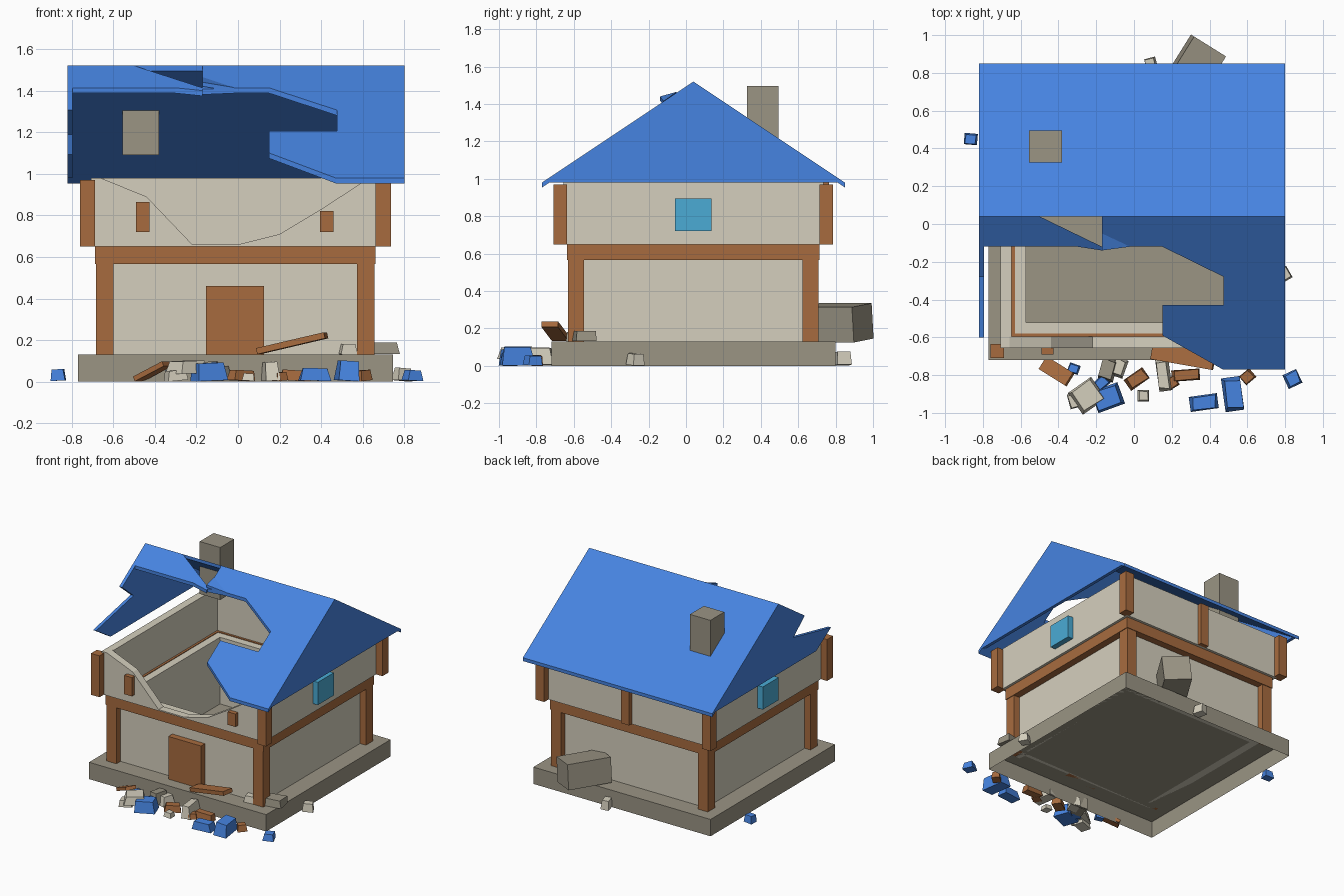
import bpy
import bmesh
import random
from math import radians
from mathutils import Euler, Matrix, Vector

random.seed(4)
default_cube = bpy.data.objects.get("Cube")
if default_cube:
    bpy.data.objects.remove(default_cube, do_unlink=True)


def make_material(name, red, green, blue):
    """Flat material from display colour values."""
    linear = [(channel / 255) ** 2.2 for channel in (red, green, blue)] + [1]
    material = bpy.data.materials.new(name)
    material.use_nodes = True
    material.diffuse_color = linear
    material.node_tree.nodes["Principled BSDF"].inputs["Base Color"].default_value = linear
    return material


plaster = make_material("cream plaster", 212, 206, 188)
timber = make_material("brown timber", 166, 107, 65)
stone = make_material("grey stone", 153, 147, 131)
tiles = make_material("blue roof tiles", 72, 131, 224)
glass = make_material("window glass", 76, 170, 212)


def finish(name, bm, material):
    bmesh.ops.recalc_face_normals(bm, faces=bm.faces)
    mesh = bpy.data.meshes.new(name)
    bm.to_mesh(mesh)
    bm.free()
    mesh.materials.append(material)
    obj = bpy.data.objects.new(name, mesh)
    bpy.context.collection.objects.link(obj)
    return obj


def box(name, material, x_range, y_range, z_range, open_bottom=False):
    """Axis-aligned box given by its extents."""
    bm = bmesh.new()
    bmesh.ops.create_cube(bm, size=1)
    ranges = (x_range, y_range, z_range)
    for vert in bm.verts:
        vert.co = [(low + high) / 2 + side * (high - low)
                   for (low, high), side in zip(ranges, vert.co)]
    obj = finish(name, bm, material)
    if open_bottom:
        bm = bmesh.new()
        bm.from_mesh(obj.data)
        bm.faces.ensure_lookup_table()
        lowest = min(bm.faces, key=lambda face: face.calc_center_median().z)
        bmesh.ops.delete(bm, geom=[lowest], context="FACES_ONLY")
        bm.to_mesh(obj.data)
        bm.free()
    return obj


def sheet(name, material, outline, thickness):
    """Flat outline extruded along the thickness vector."""
    bm = bmesh.new()
    face = bm.faces.new([bm.verts.new(point) for point in outline])
    extruded = bmesh.ops.extrude_face_region(bm, geom=[face], use_keep_orig=True)
    moved = [item for item in extruded["geom"] if isinstance(item, bmesh.types.BMVert)]
    bmesh.ops.translate(bm, verts=moved, vec=Vector(thickness))
    return finish(name, bm, material)


def chunk(name, material, centre, size, turn=0, tilt=0, taper=.8):
    """Rotated block whose top is a little smaller and skewed."""
    bm = bmesh.new()
    bmesh.ops.create_cube(bm, size=1)
    for vert in bm.verts:
        if vert.co.z > 0 and taper < 1:
            vert.co.x *= taper + random.uniform(-.1, .1)
            vert.co.y *= taper + random.uniform(-.1, .1)
    rotation = Euler((0, radians(tilt), radians(turn))).to_matrix().to_4x4()
    bm.transform(Matrix.Translation(centre) @ rotation @ Matrix.Diagonal((*size, 1)))
    return finish(name, bm, material)


# House centre, and the heights of the storeys
CX, CY = -.013, .039
GROUND, BEAM, FLOOR, EAVE, RIDGE = .13, .565, .65, .98, 1.52


def ring(name, material, outer, inner, z_range, sides=("front", "back", "left", "right")):
    """Square ring of four bars around the house centre."""
    full_x, full_y = (CX - outer, CX + outer), (CY - inner, CY + inner)
    spans = {
        "front": (full_x, (CY - outer, CY - inner)),
        "back": (full_x, (CY + inner, CY + outer)),
        "left": ((CX + inner, CX + outer), full_y),
        "right": ((CX - outer, CX - inner), full_y),
    }
    for side in sides:
        box(f"{name}_{side}", material, *spans[side], z_range)


def corner_posts(name, outer, width, z_range):
    for x_name, sx in (("left", 1), ("right", -1)):
        for y_name, sy in (("back", 1), ("front", -1)):
            xs = sorted((CX + sx * outer, CX + sx * (outer - width)))
            ys = sorted((CY + sy * outer, CY + sy * (outer - width)))
            box(f"{name}_{y_name}_{x_name}", timber, xs, ys, z_range)


# Foundation, hollow underneath
box("foundation", stone, (-.77, .745), (-.72, .8), (0, GROUND), open_bottom=True)

# Ground storey
ring("lower_wall", plaster, .62, .56, (GROUND, FLOOR - .005))
ring("floor_beam", timber, .675, .618, (BEAM, FLOOR))
corner_posts("lower_post", .67, .085, (GROUND, BEAM + .01))
box("door", timber, (-.155, .125), (-.63, -.57), (GROUND, .46))

# Upper storey with a collapsed front wall
ring("upper_wall", plaster, .695, .635, (FLOOR, EAVE), ("back", "left", "right"))
broken_edge = [(.67, EAVE), (.6, .96), (.4, .83), (.2, .71), (0, .66),
               (-.22, .66), (-.44, .89), (-.66, EAVE)]
west, east, front = CX - .695, CX + .695, CY - .695
profile = [(west, EAVE), (west, FLOOR), (east, FLOOR), (east, EAVE)] + broken_edge
sheet("broken_front_wall", plaster, [(x, front, z) for x, z in profile], (0, .06, 0))
corner_posts("upper_post", .748, .073, (FLOOR, EAVE - .01))
box("back_middle_post", timber, (-.05, .02), (.72, .765), (FLOOR, EAVE))
box("broken_frame_right", timber, (-.49, -.425), (-.69, -.64), (.72, .865))
box("broken_frame_left", timber, (.395, .46), (-.69, -.64), (.72, .82))
for side_name, side in (("left", 1), ("right", -1)):
    xs = sorted((CX + side * .67, CX + side * .738))
    box(f"window_{side_name}", glass, xs, (-.06, .135), (.72, .895))

# Roof slopes, drawn in plan and lifted to the pitch
PITCH = (RIDGE - EAVE) / .81
LEFT, RIGHT, BACK_EAVE, FRONT_EAVE = .8, -.82, .85, -.77


def slope(name, plan):
    outline = [(x, y, RIDGE - PITCH * abs(y - .04)) for x, y in plan]
    sheet(name, tiles, outline, (0, 0, -.026))


slope("roof_back", [(RIGHT, .04), (LEFT, .04), (LEFT, BACK_EAVE), (RIGHT, BACK_EAVE)])
slope("roof_front_left", [(-.17, .04), (LEFT, .04), (LEFT, FRONT_EAVE), (.47, FRONT_EAVE),
                          (.15, -.59), (.15, -.43), (.475, -.43), (.475, -.28),
                          (.15, -.12), (-.02, -.12), (-.17, -.13)])
slope("roof_front_right", [(RIGHT, .04), (-.5, .04), (-.17, -.12), (-.17, -.14),
                           (-.3, -.12), (RIGHT, -.12)])
sheet("bent_roof_flap", tiles, [(-.17, -.05, 1.465), (-.02, -.12, 1.415), (-.17, -.14, 1.44)],
      (0, 0, -.02))

# Gable ends: one whole, one with a bite out of it
whole = [(BACK_EAVE, EAVE), (.04, RIDGE), (FRONT_EAVE, EAVE)]
bitten = whole[:2] + [(-.28, 1.307), (-.14, 1.19), (-.6, 1.093), (-.42, EAVE)]
sheet("gable_left", tiles, [(LEFT, y, z) for y, z in whole], (-.025, 0, 0))
sheet("gable_right", tiles, [(RIGHT, y, z) for y, z in bitten], (.025, 0, 0))

box("chimney", stone, (-.555, -.38), (.325, .495), (1.09, 1.495))

# Fallen masonry and the loose plank
chunk("fallen_chimney_block", stone, (.307, .805, .23), (.2, .33, .19), -32, 6, 1)
chunk("fallen_stone_slab", stone, (.7, -.545, .16), (.14, .11, .055), 10, 0, .9)
chunk("loose_plank", timber, (.26, -.7, .185), (.34, .09, .03), -10, -13, 1)
chunk("leaning_plank", timber, (-.41, -.78, .05), (.18, .08, .025), -32, -24, 1)


def rubble(name, material, pieces):
    """Each piece: x, y, width, depth, height, turn and optional base height."""
    for index, (x, y, width, depth, height, turn, *base) in enumerate(pieces):
        z = height / 2 + (base[0] if base else .005)
        chunk(f"{name}_{index}", material, (x, y, z), (width, depth, height),
              turn, random.uniform(-6, 6))


rubble("tile_rubble", tiles, [
    (.84, -.82, .08, .08, .05, 25), (.525, -.9, .1, .18, .095, 8),
    (.37, -.945, .15, .08, .06, 8), (-.14, -.92, .15, .12, .085, 20),
    (-.32, -.765, .06, .05, .05, -20), (-.17, -.84, .07, .06, .06, 40),
    (-.865, .45, .07, .06, .055, -5)])
rubble("plaster_rubble", plaster, [
    (-.25, -.91, .15, .14, .06, 35, .04), (-.3, -.93, .1, .08, .05, 15),
    (-.08, -.76, .07, .1, .07, -20), (.05, -.91, .06, .06, .035, 0),
    (.155, -.8, .07, .17, .09, 8), (.53, -.6, .08, .07, .05, 10, GROUND),
    (.79, -.27, .08, .07, .06, 30), (.09, .84, .06, .08, .07, 15)])
rubble("timber_rubble", timber, [
    (.015, -.82, .12, .07, .05, 35), (.275, -.8, .15, .06, .05, 4),
    (.2, -.84, .06, .06, .04, 30), (.6, -.81, .07, .06, .05, 40)])
rubble("stone_rubble", stone, [(-.14, -.77, .08, .12, .09, -15)])
